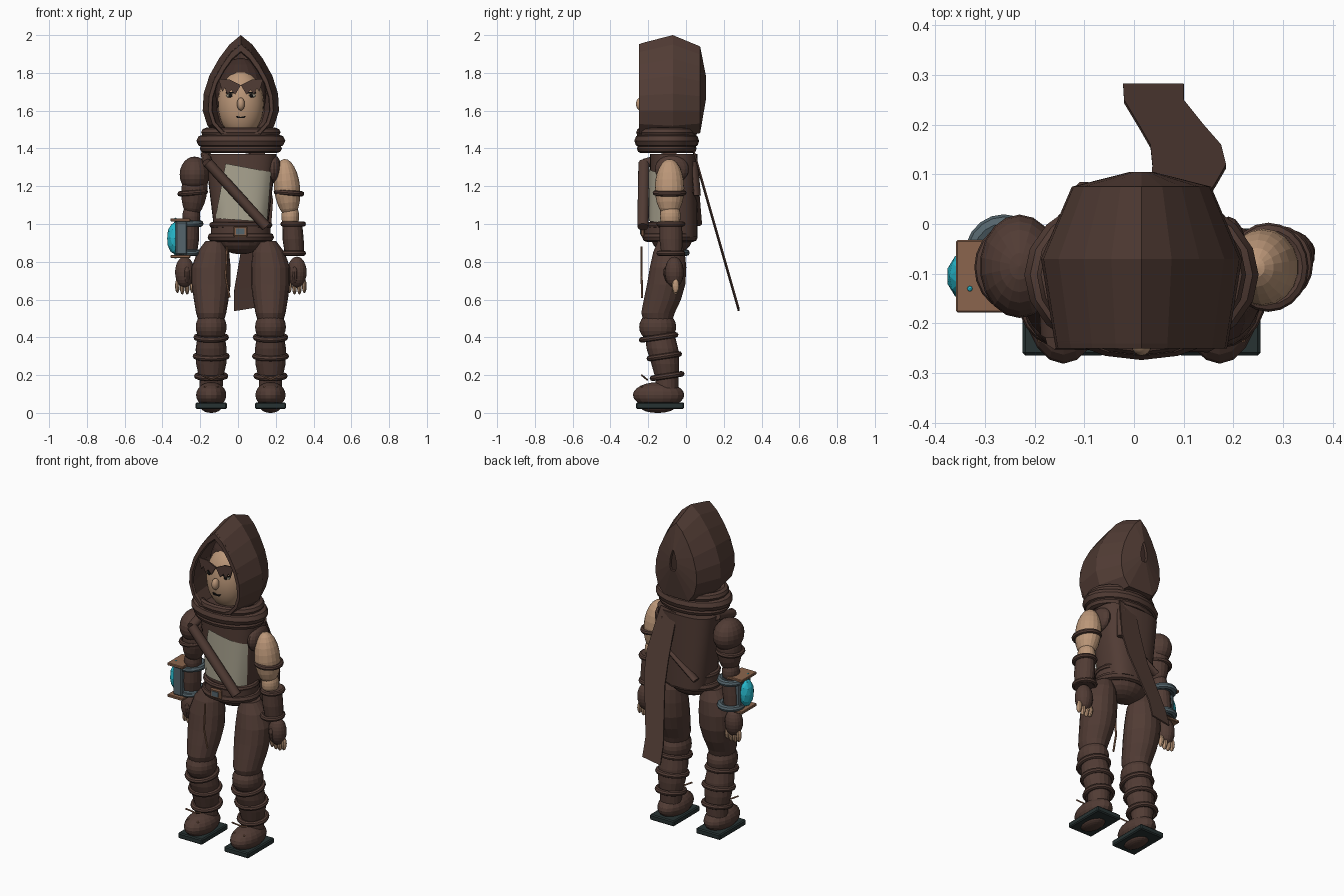
import bpy, bmesh, math
from mathutils import Vector

if "Cube" in bpy.data.objects:
    bpy.data.objects.remove(bpy.data.objects["Cube"], do_unlink=True)

CX = 0.015  # symmetry line of the figure


def material(name, *rgb):
    m = bpy.data.materials.new(name)
    m.use_nodes = True
    m.diffuse_color = (*rgb, 1)
    m.node_tree.nodes["Principled BSDF"].inputs["Base Color"].default_value = (*rgb, 1)
    return m


BROWN = material("brown cloth", .083, .045, .035)
DARK = material("dark hair", .05, .026, .021)
SKIN = material("skin", .5, .31, .19)
SHIRT = material("pale shirt", .4, .37, .28)
SLATE = material("dark slate", .02, .032, .032)
STEEL = material("blue steel", .09, .13, .15)
CYAN = material("cyan crystal", .02, .48, .6)
WOOD = material("tan wood", .26, .13, .075)
BLACK = material("black", .006, .006, .006)


def finish(ob, name, mat, smooth=None):
    ob.name = name
    ob.data.materials.append(mat)
    if smooth:
        bpy.ops.object.select_all(action="DESELECT")
        ob.select_set(True)
        bpy.context.view_layer.objects.active = ob
        bpy.ops.object.shade_smooth_by_angle(angle=math.radians(smooth))
    return ob


def from_bmesh(bm, name, mat, smooth=None):
    bmesh.ops.recalc_face_normals(bm, faces=bm.faces)
    me = bpy.data.meshes.new(name)
    bm.to_mesh(me)
    bm.free()
    ob = bpy.data.objects.new(name, me)
    bpy.context.collection.objects.link(ob)
    return finish(ob, name, mat, smooth)


def ball(name, loc, size, mat, rot=(0, 0, 0), seg=18, smooth=None):
    bpy.ops.mesh.primitive_uv_sphere_add(segments=seg, ring_count=seg * 2 // 3, location=loc, rotation=rot)
    ob = bpy.context.object
    ob.scale = size
    return finish(ob, name, mat, smooth)


def ring(name, loc, rx, ry, r, mat, rot=(0, 0, 0)):
    mean = (rx + ry) / 2
    bpy.ops.mesh.primitive_torus_add(major_radius=mean, minor_radius=r, major_segments=20,
                                     minor_segments=8, location=loc, rotation=rot)
    ob = bpy.context.object
    ob.scale = (rx / mean, ry / mean, 1)
    return finish(ob, name, mat, 40)


def box(name, loc, size, mat, bevel=0.006):
    bpy.ops.mesh.primitive_cube_add(size=1, location=loc)
    ob = bpy.context.object
    ob.scale = size
    bpy.ops.object.transform_apply(location=False, rotation=False)
    if bevel:
        ob.modifiers.new("bevel", "BEVEL").width = bevel
    return finish(ob, name, mat)


def rod(name, a, b, w, d, mat, sides=8):
    a, b = Vector(a), Vector(b)
    bpy.ops.mesh.primitive_cylinder_add(vertices=sides, radius=1, depth=1, location=(a + b) / 2)
    ob = bpy.context.object
    ob.rotation_euler = (b - a).to_track_quat("Z", "Y").to_euler()
    ob.scale = (w / 2, d / 2, (b - a).length)
    return finish(ob, name, mat, 50)


def skin_rings(name, rings, mat, caps=True, closed=True, smooth=None):
    bm = bmesh.new()
    rows = [[bm.verts.new(p) for p in r] for r in rings]
    n = len(rows[0])
    for lo, hi in zip(rows, rows[1:]):
        for i in range(n if closed else n - 1):
            j = (i + 1) % n
            bm.faces.new((lo[i], lo[j], hi[j], hi[i]))
    if caps:
        bm.faces.new(rows[0])
        bm.faces.new(rows[-1])
    return from_bmesh(bm, name, mat, smooth)


def oval(x, y, z, rx, ry, n=18, power=1):
    pts = []
    for i in range(n):
        c, s = math.cos(math.tau * i / n), math.sin(math.tau * i / n)
        pts.append((x + rx * math.copysign(abs(c) ** power, c), y + ry * math.copysign(abs(s) ** power, s), z))
    return pts


def limb(name, x, sections, mat):
    return skin_rings(name, [oval(x + dx, y, z, rx, ry) for z, dx, y, rx, ry in sections], mat)


def plate(name, outline, y, mat, thick=0.008):
    bm = bmesh.new()
    face = bm.faces.new([bm.verts.new((x, y, z)) for x, z in outline])
    out = bmesh.ops.extrude_face_region(bm, geom=[face])
    for v in out["geom"]:
        if isinstance(v, bmesh.types.BMVert):
            v.co.y += thick
    return from_bmesh(bm, name, mat)


# Torso, shirt panel, belt and straps
def half_width(z):
    return .145 + (z - 1) * .12


skin_rings("torso", [oval(CX, -.065, z, half_width(z), .125, 32, .7) for z in (.93, 1.05, 1.2, 1.37)], BROWN, smooth=30)
panel = []
for v in range(7):
    t = v / 6
    row = []
    for u in range(13):
        s = u / 12
        x = (-.12 + .054 * t) * (1 - s) + (.155 + .02 * t) * s
        z = (1.03 + .29 * t) * (1 - s) + (1.01 + .265 * t) * s
        k = min(abs(x - CX) / half_width(z), .99)
        row.append((x, -.073 - .125 * (1 - k ** (2 / .7)) ** .35, z))
    panel.append(row)
skin_rings("shirt_panel", panel, SHIRT, caps=False, closed=False, smooth=40)
ball("pelvis", (CX, -.075, .93), (.14, .11, .09), BROWN)
skin_rings("belt", [oval(CX, -.085, z, .158, .135, 24) for z in (.92, .99)], BROWN, smooth=30)
for z, r in ((.995, .016), (.93, .024)):
    ring("belt_ring", (CX, -.085, z), .15, .125, r, BROWN)
box("buckle_frame", (.013, -.229, .96), (.075, .02, .055), WOOD)
box("buckle_centre", (.013, -.238, .96), (.045, .012, .03), STEEL, 0)
rod("chest_strap", (-.16, -.222, 1.325), (.15, -.228, .985), .06, .055, BROWN)
rod("shoulder_strap_end", (-.16, -.222, 1.32), (-.17, -.05, 1.37), .055, .05, BROWN)
rod("back_strap", (.14, .045, 1.18), (-.11, .06, 1.0), .05, .03, BROWN)
rod("back_strap_upper", (.13, .045, 1.33), (.14, .06, 1.15), .05, .03, BROWN)

# Head and face
ball("head", (CX, -.125, 1.635), (.122, .108, .18), SKIN, seg=24, smooth=40)
ball("hair", (CX, -.075, 1.69), (.135, .11, .19), DARK, seg=16)
ball("nose", (CX, -.24, 1.635), (.021, .025, .034), SKIN, smooth=60)
plate("mouth", [(-.012, 1.573), (CX, 1.567), (.042, 1.573), (.034, 1.561), (-.004, 1.561)], -.232, BLACK)
fringe = [(0, 1.735), (.06, 1.765), (.118, 1.768), (.098, 1.70), (.085, 1.72), (.07, 1.685), (.052, 1.71), (.03, 1.685)]
for s in (-1, 1):
    plate("fringe", [(CX + s * x, z) for x, z in fringe], -.238, BROWN)
    ball("eye", (CX + s * .056, -.21, 1.68), (.022, .014, .012), SHIRT, seg=12)
    ball("pupil", (CX + s * .056, -.222, 1.68), (.01, .006, .01), BLACK, seg=9)
    box("eyelash", (CX + s * .056, -.223, 1.694), (.046, .009, .007), BLACK, 0)

# Hood: pointed arch lofted from front rim to a narrow slit at the back
arch = [(.06, .35), (.115, .275), (.165, .185), (.195, .09), (.2, 0), (.175, -.08), (.12, -.14)]
outline = [(0, .4)] + arch + [(-x, z) for x, z in reversed(arch)]


def hood_section(y, sx, sz, cz):
    return [(CX + x * sx, y, cz + z * sz) for x, z in outline]


hood = skin_rings("hood", [hood_section(-.24, .87, .89, 1.6), hood_section(-.07, 1.01, 1, 1.6),
                           hood_section(.075, .7, .85, 1.6), hood_section(.105, .11, .24, 1.69)], BROWN, caps=False)
solid = hood.modifiers.new("thickness", "SOLIDIFY")
solid.thickness, solid.offset = .02, -1
skin_rings("hood_rim", [hood_section(y, s, s * 1.02, 1.6) for y, s in
                        ((-.235, .875), (-.25, .86), (-.25, .77), (-.235, .75), (-.235, .875))], BROWN, caps=False)
plate("hood_slit_lining", [(x, z) for x, _, z in hood_section(0, .11, .24, 1.69)], .085, DARK)

# Rolled scarf and its hanging tail
for z, rx, ry, r in ((1.485, .182, .14, .025), (1.44, .195, .142, .035), (1.4, .19, .138, .024)):
    ring("scarf_roll", (CX, -.102, z), rx, ry, r, BROWN)
tail = [(.03, .14, .045), (.035, .165, .085), (.037, .185, .12), (.033, .175, .16),
        (.01, .14, .2), (-.02, .1, .25), (-.022, .1, .282)]
scarf = skin_rings("scarf_tail", [[(a, y, 1.37 - (y - .045) * 3.5), (b, y, 1.39 - (y - .045) * 3.5)]
                                  for a, b, y in tail], BROWN, caps=False, closed=False)
scarf.modifiers.new("thickness", "SOLIDIFY").thickness = .008

# Legs and boots
thigh = [(.91, -.02, -.09, .05, .06), (.85, -.01, -.09, .085, .085), (.77, 0, -.095, .103, .098),
         (.68, 0, -.105, .103, .103), (.6, 0, -.125, .092, .1), (.53, 0, -.148, .08, .09), (.46, 0, -.15, .06, .07)]
shin = [(.42, 0, -.14, .07, .08), (.34, 0, -.125, .082, .085), (.26, 0, -.11, .08, .075),
        (.18, 0, -.1, .062, .062), (.08, 0, -.1, .06, .06)]
for s in (-1, 1):
    x = CX + s * .157
    limb("thigh", x, [(z, s * dx, y, rx, ry) for z, dx, y, rx, ry in thigh], BROWN)
    ball("knee", (x, -.15, .455), (.083, .098, .085), BROWN)
    limb("shin", x, shin, BROWN)
    for z, y, rx, ry in ((.4, -.145, .08, .09), (.3, -.115, .083, .08), (.195, -.1, .076, .078)):
        ring("boot_ring", (x, y, z), rx, ry, .015, BROWN, (.15, 0, 0))
    ball("boot", (x, -.145, .095), (.081, .136, .068), BROWN)
    box("sole", (x, -.137, .038), (.165, .255, .034), SLATE)
    ball("sole_tread", (x, -.15, .03), (.055, .09, .03), BROWN)
    for k in (-1, 1):
        rod("lace", (x, -.205, .175), (x + k * .05, -.235, .2), .01, .01, WOOD, 6)
        rod("lace_end", (x, -.2, .15), (x + k * .035, -.235, .135), .01, .01, WOOD, 6)
rod("hanging_cord", (-.058, -.235, .88), (-.066, -.235, .72), .012, .012, WOOD, 6)
rod("hanging_cord_end", (-.066, -.235, .72), (-.045, -.232, .61), .012, .012, WOOD, 6)

# Arms: bare on the left, sleeved on the right
for s in (-1, 1):
    side = "left" if s > 0 else "right"
    flesh = SKIN if s > 0 else BROWN
    sh, fo, ha = CX + s * .24, CX + s * .272, CX + s * .297
    ball(side + "_upper_arm", (sh + s * .005, -.087, 1.19), (.07, .078, .155), flesh, (0, -s * .1, 0))
    ring(side + "_arm_band", (sh + s * .015, -.087, 1.165), .068, .075, .014, BROWN, (0, s * .08, 0))
    ball(side + "_elbow", (fo - s * .01, -.083, 1.04), (.048, .055, .07), flesh)
    limb(side + "_bracer", fo, [(1.01, 0, -.08, .052, .06), (.92, s * .005, -.08, .056, .062),
                                (.83, s * .012, -.075, .05, .055)], BROWN)
    for z in (1.0, .845):
        ring(side + "_bracer_ring", (fo + s * .005, -.08, z), .055, .062, .014, BROWN if s > 0 else STEEL)
    ball(side + "_glove", (ha, -.062, .745), (.052, .05, .082), BROWN)
    ball(side + "_thumb", (ha - s * .012, -.1, .73), (.018, .018, .045), BROWN, (.2, 0, 0), 10)
    for i in range(4):
        fx = ha + (i - 1.5) * .026
        ball(side + "_finger", (fx, -.055, .672 - .008 * (i in (1, 2))), (.013, .02, .038), SKIN, seg=10)
ball("right_sleeve", (CX - .245, -.085, 1.262), (.08, .104, .095), BROWN)
ball("left_shoulder_seam", (CX + .175, -.075, 1.29), (.04, .09, .075), BROWN)

# Crystal gauntlet on the right forearm
box("gauntlet_block", (-.3, -.105, .925), (.06, .115, .175), STEEL)
for z in (1.022, .828):
    box("gauntlet_plate", (-.305, -.105, z), (.105, .145, .016), WOOD, .003)
    ball("gauntlet_stud", (-.33, -.13, z), (.008, .008, .012), CYAN, seg=8)
    ring("gauntlet_pipe", (-.262, -.065, z - .02 * (1 if z > .9 else -1)), .062, .066, .018, STEEL)
bpy.ops.mesh.primitive_ico_sphere_add(subdivisions=2, radius=1, location=(-.335, -.105, .925))
crystal = bpy.context.object
crystal.scale = (.042, .05, .085)
finish(crystal, "crystal", CYAN)
